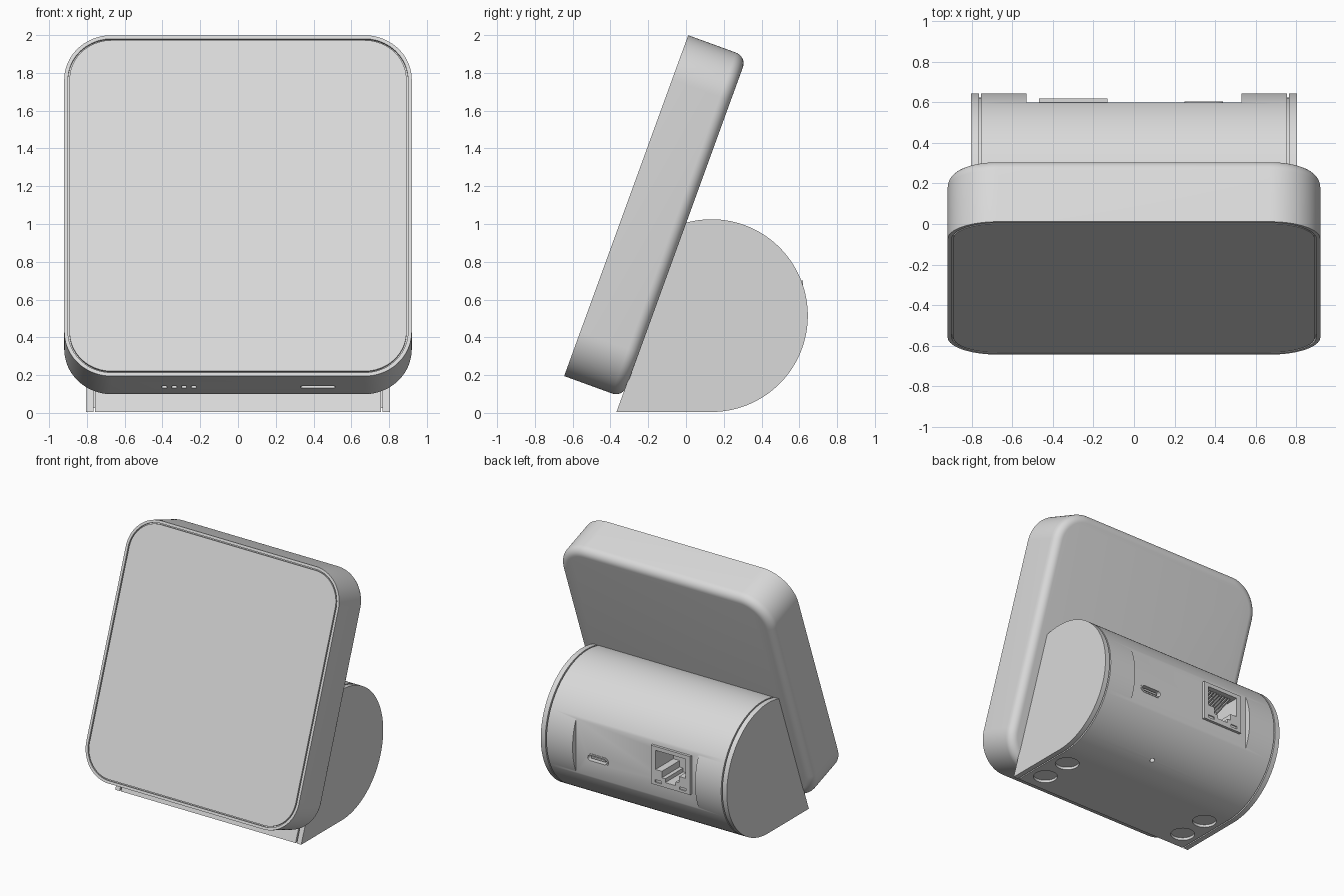
import bpy
import bmesh
from math import sin, cos, acos, radians, pi
from mathutils import Matrix, Vector

cube = bpy.data.objects.get("Cube")
if cube:
    bpy.data.objects.remove(cube, do_unlink=True)

grey = bpy.data.materials.new("light_grey")
grey.use_nodes = True
COLOR = (0.7, 0.7, 0.7, 1)
grey.diffuse_color = COLOR
grey.node_tree.nodes["Principled BSDF"].inputs["Base Color"].default_value = COLOR

TILT = radians(20)


def turn(angle):
    return Matrix.Rotation(angle, 4, "X")


def move(x, y, z):
    return Matrix.Translation((x, y, z))


def rounded_rect(w, h, r, steps=12):
    """Outline in 2D, centred on the origin."""
    pts = []
    for i, (sx, sy) in enumerate([(1, 1), (-1, 1), (-1, -1), (1, -1)]):
        cx, cy = sx * (w / 2 - r), sy * (h / 2 - r)
        for k in range(steps + 1 if r else 1):
            a = (i + k / steps) * pi / 2
            pts.append((cx + r * cos(a), cy + r * sin(a)))
    return pts


def loft(name, rings):
    """Skin closed rings of equal length and cap both ends."""
    bm = bmesh.new()
    loops = [[bm.verts.new(p) for p in ring] for ring in rings]
    n = len(loops[0])
    for a, b in zip(loops, loops[1:]):
        for i in range(n):
            j = (i + 1) % n
            bm.faces.new((a[i], a[j], b[j], b[i]))
    bm.faces.new(loops[0])
    bm.faces.new(loops[-1])
    bmesh.ops.remove_doubles(bm, verts=bm.verts, dist=1e-5)
    bmesh.ops.recalc_face_normals(bm, faces=bm.faces)
    mesh = bpy.data.meshes.new(name)
    bm.to_mesh(mesh)
    bm.free()
    mesh.materials.append(grey)
    obj = bpy.data.objects.new(name, mesh)
    bpy.context.collection.objects.link(obj)
    return obj


def prism(name, matrix, w, h, r, depth):
    """Rounded bar that runs along the local z axis of the matrix."""
    outline = rounded_rect(w, h, r)
    return loft(name, [[matrix @ Vector((x, y, z)) for x, y in outline]
                       for z in (0, depth)])


def activate(obj):
    bpy.ops.object.select_all(action="DESELECT")
    obj.select_set(True)
    bpy.context.view_layer.objects.active = obj


def cut(obj, cutters):
    activate(obj)
    for cutter in cutters:
        mod = obj.modifiers.new("cut", "BOOLEAN")
        mod.operation = "DIFFERENCE"
        mod.solver = "EXACT"
        mod.object = cutter
        bpy.ops.object.modifier_apply(modifier=mod.name)


def discard(cutters):
    for cutter in cutters:
        bpy.data.objects.remove(cutter, do_unlink=True)


# Tilted display slab: grooved front, filleted back edge
WIDTH, HEIGHT, THICK, CORNER, FILLET = 1.84, 1.92, 0.33, 0.25, 0.06
slab_frame = move(0, -0.645, 0.195) @ turn(-TILT)


def slab_ring(inset, depth):
    outline = rounded_rect(WIDTH - 2 * inset, HEIGHT - 2 * inset, CORNER - inset, 20)
    return [slab_frame @ Vector((x, depth, z + HEIGHT / 2)) for x, z in outline]


steps = [(0.028, 0), (0.028, 0.015), (0.02, 0.015), (0.02, 0), (0, 0)]
for k in range(9):
    a = k / 8 * pi / 2
    steps.append((FILLET * (1 - cos(a)), THICK - FILLET + FILLET * sin(a)))
display = loft("display_slab", [slab_ring(*s) for s in steps])

# Holes and slot in the lower edge of the slab
holes = [prism("hole", slab_frame @ move(-0.39 + 0.052 * i, 0.17, -0.02),
               0.028, 0.034, 0.01, 0.06) for i in range(4)]
holes.append(prism("slot", slab_frame @ move(0.423, 0.17, -0.02), 0.185, 0.034, 0.017, 0.06))
cut(display, holes)
discard(holes)

# Drum base: round at the back, flat below, leaning face at the front
RADIUS, CY, CZ, FRONT, HALF = 0.51, 0.135, 0.515, -0.37, 0.805


def base_ring(x, inset):
    r = RADIUS - inset
    gap = cos(TILT) * (CY - FRONT) - sin(TILT) * CZ - inset
    end = pi - TILT - acos(gap / r)
    low = CZ - r
    front = FRONT + low * sin(TILT) / cos(TILT) + inset / cos(TILT)
    ring = [Vector((x, front, low))]
    for k in range(65):
        a = -pi / 2 + (end + pi / 2) * k / 64
        ring.append(Vector((x, CY + r * cos(a), CZ + r * sin(a))))
    return ring


half = [(HALF, 0), (0.766, 0), (0.766, 0.02), (0.756, 0.02), (0.756, 0)]
base = loft("drum_base", [base_ring(-x, d) for x, d in half]
            + [base_ring(x, d) for x, d in reversed(half)])


def back(x, z, y=0.64):
    """Frame on the rear panel, local z pointing inward."""
    return move(x, y, z) @ turn(pi / 2)


# Flat rear panel, foot recesses and reset hole
cutters = [prism("panel", back(0, CZ, 0.9), 1.06, 0.8, 0, 0.3)]
for x in (-0.635, 0.635):
    for y in (-0.22, 0.02):
        cutters.append(prism("foot", move(x, y, -0.02), 0.17, 0.17, 0.085, 0.045))
cutters.append(prism("reset", move(0.14, 0.38, 0.04) @ turn(radians(27)), 0.035, 0.035, 0.0175, 0.08))
cutters.append(prism("port", back(0.345, 0.45), 0.19, 0.065, 0.0325, 0.16))
cut(base, cutters)
discard(cutters)

# Small port: rim and tongue
rim = prism("port_rim", back(0.345, 0.45, 0.604), 0.19, 0.065, 0.0325, 0.1)
bore = prism("port_bore", back(0.345, 0.45), 0.165, 0.042, 0.021, 0.12)
cut(rim, [bore])
discard([bore])
tongue = prism("port_tongue", back(0.345, 0.45, 0.59), 0.12, 0.014, 0, 0.1)

# Network socket: raised frame with stepped opening
JACK = -0.3
socket = prism("socket_frame", back(JACK, 0.55, 0.62), 0.34, 0.30, 0, 0.03)
opening = [prism("mouth", back(JACK, 0.595), 0.26, 0.15, 0, 0.24),
           prism("step", back(JACK, 0.51), 0.15, 0.08, 0, 0.24),
           prism("latch", back(JACK, 0.47), 0.09, 0.06, 0, 0.24)]
cut(base, opening)
lights = [prism("light", back(JACK + s * 0.105, 0.43), 0.055, 0.02, 0, 0.028)
          for s in (-1, 1)]
cut(socket, opening + lights)
discard(opening + lights)

# Socket contacts
contacts = [prism("socket_contact_%d" % (i + 1),
                  move(JACK + (i - 3.5) * 0.025, 0.59, 0.66) @ turn(radians(110)),
                  0.012, 0.012, 0, 0.19) for i in range(8)]

for obj in [display, base, rim, tongue, socket] + contacts:
    activate(obj)
    bpy.ops.object.shade_smooth_by_angle(angle=radians(30))
